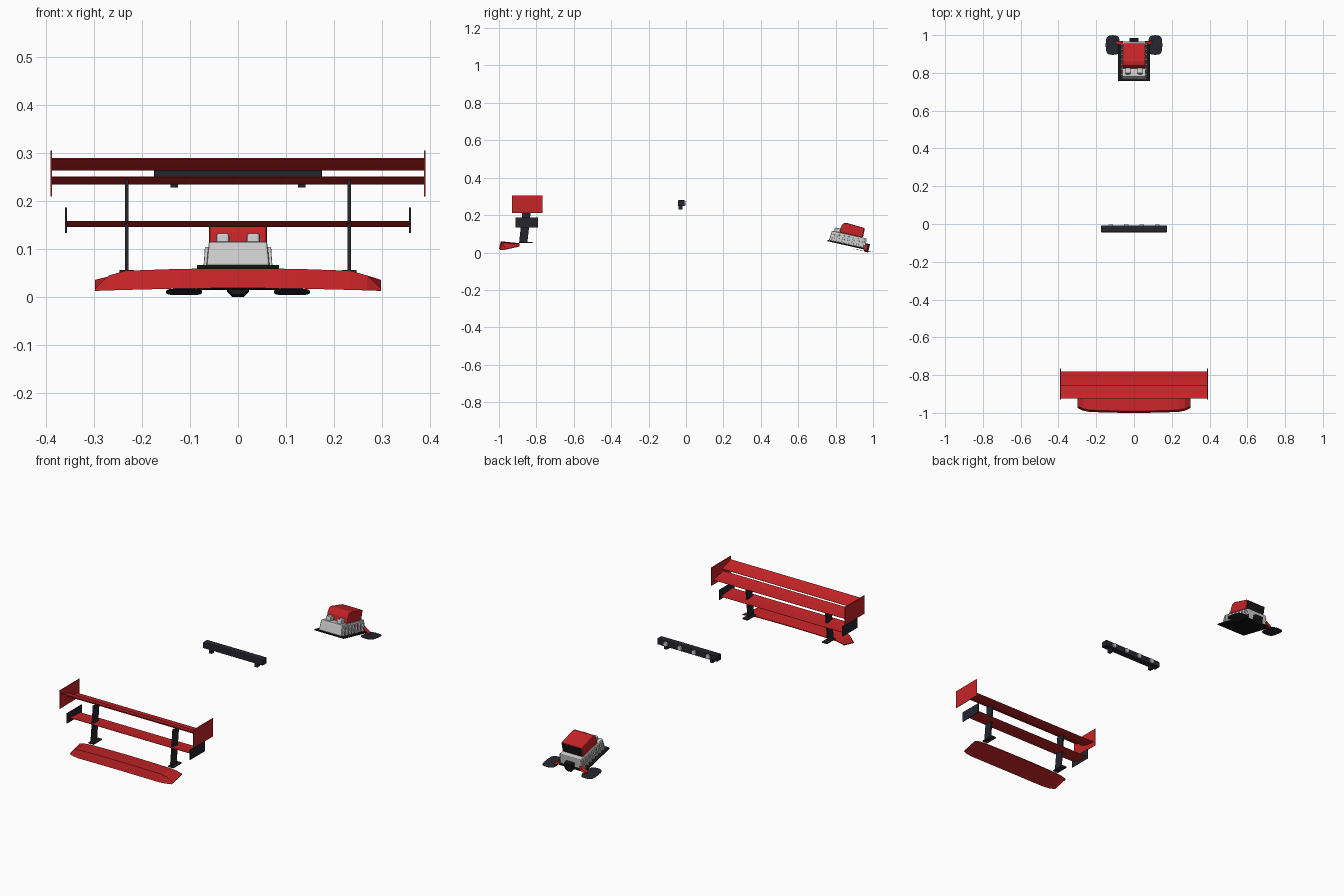
import bpy, bmesh, math
from mathutils import Matrix, Vector

if "Cube" in bpy.data.objects:
    bpy.data.objects.remove(bpy.data.objects["Cube"])


def material(name, rgb):
    m = bpy.data.materials.new(name)
    m.use_nodes = True
    m.diffuse_color = (*rgb, 1)
    m.node_tree.nodes["Principled BSDF"].inputs["Base Color"].default_value = (*rgb, 1)
    return m


RED = material("red paint", (0.56, 0.017, 0.02))
DARK = material("dark trim", (0.018, 0.018, 0.027))
BLACK = material("black", (0.008, 0.008, 0.009))
METAL = material("light metal", (0.6, 0.6, 0.6))


def finish(name, bm, mat, matrix=None, bevel=0):
    bmesh.ops.recalc_face_normals(bm, faces=bm.faces)
    me = bpy.data.meshes.new(name)
    bm.to_mesh(me)
    bm.free()
    me.materials.append(mat)
    ob = bpy.data.objects.new(name, me)
    bpy.context.collection.objects.link(ob)
    if matrix is not None:
        ob.matrix_world = matrix
    if bevel:
        mod = ob.modifiers.new("bevel", "BEVEL")
        mod.width, mod.segments = bevel, 2
    return ob


def loft(name, rings, mat, matrix=None, bevel=0):
    """Skin a list of equal-length rings and cap both ends."""
    bm = bmesh.new()
    rows = [[bm.verts.new(p) for p in ring] for ring in rings]
    n = len(rows[0])
    for a, b in zip(rows, rows[1:]):
        for i in range(n):
            j = (i + 1) % n
            bm.faces.new((a[i], a[j], b[j], b[i]))
    bm.faces.new(rows[0])
    bm.faces.new(rows[-1])
    return finish(name, bm, mat, matrix, bevel)


def extrude_x(name, profile, x0, x1, mat, matrix=None, bevel=0):
    return loft(name, [[(x, y, z) for y, z in profile] for x in (x0, x1)], mat, matrix, bevel)


def box(name, lo, hi, mat, matrix=None, bevel=0, taper=0):
    (x0, y0, z0), (x1, y1, z1) = lo, hi
    rings = [[(x0 + t, y0 + t, z), (x1 - t, y0 + t, z), (x1 - t, y1 - t, z), (x0 + t, y1 - t, z)]
             for z, t in ((z0, 0), (z1, taper))]
    return loft(name, rings, mat, matrix, bevel)


def blade(name, lead, trail, half, mat, thick=0.006):
    """Cambered wing element from leading edge to trailing edge (y, z)."""
    a, b = Vector(lead), Vector(trail)
    upper, lower = [], []
    for t in (0, 0.08, 0.3, 0.6, 1):
        p = a.lerp(b, t) - Vector((0, 0.012 * t * (1 - t)))
        h = thick * (0.25 + 1.5 * math.sqrt(t) * (1 - t))
        upper.append((p.x, p.y + h / 2))
        lower.append((p.x, p.y - h / 2))
    extrude_x(name, upper + lower[::-1], -half, half, mat)


# Double upper wing, lower wing
blade("upper_wing_main", (-0.78, 0.236), (-0.865, 0.251), 0.388, RED)
blade("upper_wing_flap", (-0.855, 0.265), (-0.925, 0.289), 0.388, RED)
blade("lower_wing", (-0.80, 0.149), (-0.895, 0.158), 0.358, RED)

for side, s in (("left", 1), ("right", -1)):
    # End plates
    box(side + "_upper_end_plate", (s * 0.389 - 0.0015, -0.93, 0.21),
        (s * 0.389 + 0.0015, -0.766, 0.306), RED)
    box(side + "_lower_end_plate", (s * 0.359 - 0.002, -0.912, 0.134),
        (s * 0.359 + 0.002, -0.79, 0.187), DARK)
    # Slanted strut with its foot
    extrude_x(side + "_strut", [(-0.892, 0.055), (-0.848, 0.055), (-0.828, 0.238), (-0.872, 0.246)],
              s * 0.232 - 0.004, s * 0.232 + 0.004, DARK)
    box(side + "_strut_foot", (s * 0.232 - 0.015, -0.892, 0.051),
        (s * 0.232 + 0.015, -0.822, 0.057), DARK)

# Lip spoiler: wedge sections across the width (x, front y, bottom, ridge, tip heights)
half = [(0, -1, 0.019, 0.06, 0.05), (0.12, -0.999, 0.018, 0.059, 0.049),
        (0.235, -0.995, 0.015, 0.055, 0.047), (0.27, -0.988, 0.014, 0.045, 0.043),
        (0.298, -0.975, 0.013, 0.018, 0.036)]
stations = [(-x, *rest) for x, *rest in half[:0:-1]] + half
loft("lip_spoiler", [[(x, y, b), (x, y + 0.01, r), (x, -0.89, t), (x, -0.89, t - 0.004)]
                     for x, y, b, r, t in stations], RED)

# Light bar with feet and four lamps
box("light_bar", (-0.175, -0.044, 0.248), (0.175, -0.008, 0.28), DARK, bevel=0.004)
for side, s in (("left", 1), ("right", -1)):
    box(side + "_bar_foot", (s * 0.133 - 0.008, -0.04, 0.229),
        (s * 0.133 + 0.008, -0.02, 0.25), DARK)
for i in range(4):
    bm = bmesh.new()
    bmesh.ops.create_cone(bm, cap_ends=True, segments=16, radius1=0.0135, radius2=0.012, depth=0.008)
    place = Matrix.Translation((-0.123 + 0.082 * i, -0.006, 0.264)) @ Matrix.Rotation(-math.pi / 2, 4, "X")
    finish("lamp_%d" % (i + 1), bm, METAL, place)

# Engine block, tilted down toward the nose
TILT = Matrix.Translation((0, 0.862, 0.041)) @ Matrix.Rotation(-0.22, 4, "X")
box("engine_base", (-0.086, -0.108, -0.004), (0.086, 0.106, 0.003), BLACK, TILT, 0.002)
box("engine_body", (-0.066, -0.101, 0.002), (0.066, 0.099, 0.056), METAL, TILT, 0.005, 0.005)
for s in (-1, 1):
    for i in range(7):
        y = -0.081 + 0.027 * i
        x = sorted((s * 0.058, s * 0.072))
        box("body_rib", (x[0], y - 0.007, 0.002), (x[1], y + 0.007, 0.047), METAL, TILT, 0.002, 0.003)
    box("body_knob", (s * 0.032 - 0.014, -0.084, 0.05), (s * 0.032 + 0.014, -0.05, 0.077),
        METAL, TILT, 0.006)

# Air scoop with its dark mouth
scoop = [(-0.054, 0.056), (0.071, 0.056), (0.071, 0.108), (-0.028, 0.114), (-0.046, 0.108), (-0.054, 0.085)]
extrude_x("air_scoop", scoop, -0.06, 0.06, RED, TILT, 0.005)
box("scoop_mouth", (-0.055, 0.068, 0.059), (0.055, 0.073, 0.104), BLACK, TILT)

# Front pulley cover
loft("pulley_cover", [[(-0.012, y, -0.0155), (0.012, y, -0.0155), (0.023, y, -0.004),
                       (0.023, y, 0.03), (-0.023, y, 0.03), (-0.023, y, -0.004)]
                      for y in (0.095, 0.118)], BLACK, TILT)

# Flat rounded vanes either side, on short red arms
for side, s in (("left", 1), ("right", -1)):
    ring = []
    for k in range(20):
        a = math.tau * k / 20
        c, d = math.cos(a), math.sin(a)
        x = 0.1125 + 0.0375 * math.copysign(abs(c) ** 0.6, c)
        y = 0.9475 + 0.052 * math.copysign(abs(d) ** 0.6, d)
        ring.append((s * x, y, 0.018 - 0.12 * (y - 0.895)))
    loft(side + "_vane", [ring, [(x, y, z - 0.0015) for x, y, z in ring]], DARK)
    loft(side + "_vane_arm", [[(s * 0.058, y, 0.022), (s * 0.058, y, 0.042),
                               (s * 0.094, y, 0.017), (s * 0.094, y, 0.010)]
                              for y in (0.95, 0.97)], RED)
